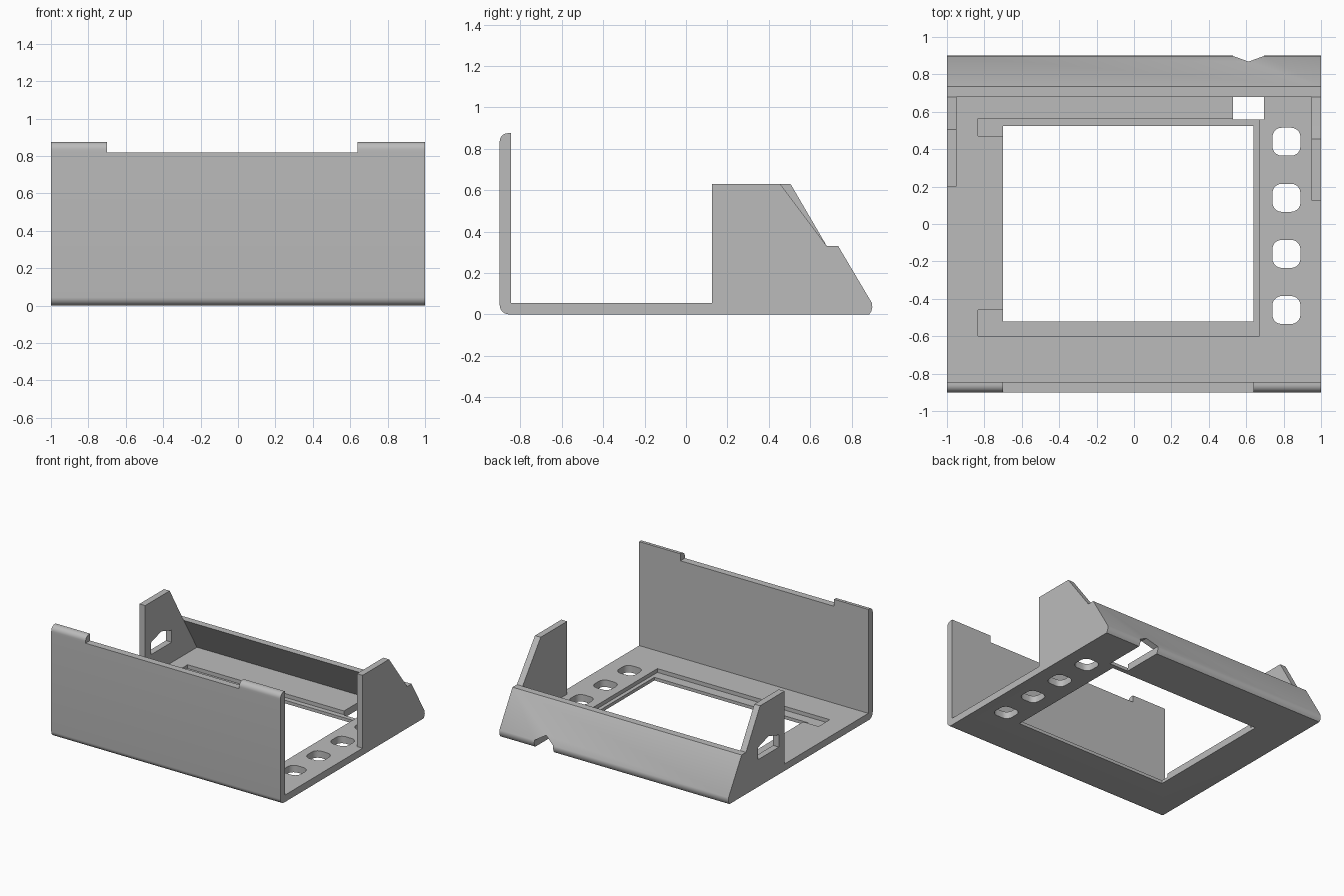
import bpy, bmesh
from math import cos, sin, radians
from mathutils import Vector

cube = bpy.data.objects.get("Cube")
if cube:
    bpy.data.objects.remove(cube, do_unlink=True)

grey = bpy.data.materials.new("plain grey")
grey.use_nodes = True
grey.diffuse_color = (0.5, 0.5, 0.5, 1)
grey.node_tree.nodes["Principled BSDF"].inputs["Base Color"].default_value = (0.5, 0.5, 0.5, 1)


def arc(cx, cy, r, start, end, steps=8):
    """Points along a circular arc, angles in degrees."""
    angles = [radians(start + (end - start) * i / steps) for i in range(steps + 1)]
    return [(cx + r * cos(a), cy + r * sin(a)) for a in angles]


def prism(name, outline, axis, lo, hi):
    """Extrude a 2D outline along an axis: x takes (y, z), y takes (x, z), z takes (x, y)."""
    place = {"x": lambda u, v, w: (w, u, v),
             "y": lambda u, v, w: (u, w, v),
             "z": lambda u, v, w: (u, v, w)}[axis]
    bm = bmesh.new()
    face = bm.faces.new([bm.verts.new(place(u, v, lo)) for u, v in outline])
    extruded = bmesh.ops.extrude_face_region(bm, geom=[face])["geom"]
    move = Vector(place(0, 0, hi - lo))
    bmesh.ops.translate(bm, vec=move, verts=[g for g in extruded if isinstance(g, bmesh.types.BMVert)])
    bmesh.ops.recalc_face_normals(bm, faces=bm.faces)
    mesh = bpy.data.meshes.new(name)
    bm.to_mesh(mesh)
    bm.free()
    mesh.materials.append(grey)
    obj = bpy.data.objects.new(name, mesh)
    bpy.context.collection.objects.link(obj)
    return obj


def cut(target, cutter):
    """Subtract the cutter and discard it."""
    mod = target.modifiers.new("cut", "BOOLEAN")
    mod.operation = "DIFFERENCE"
    mod.solver = "EXACT"
    mod.object = cutter
    bpy.context.view_layer.objects.active = target
    bpy.ops.object.modifier_apply(modifier=mod.name)
    bpy.data.objects.remove(cutter, do_unlink=True)


def rectangle(x0, x1, y0, y1):
    return [(x0, y0), (x1, y0), (x1, y1), (x0, y1)]


def house(x0, x1, base, eaves, peak):
    return [(x0, base), (x1, base), (x1, eaves), ((x0 + x1) / 2, peak), (x0, eaves)]


def rounded_square(cx, cy, half, r):
    k = half - r
    corners = [(k, k, 0), (-k, k, 90), (-k, -k, 180), (k, -k, 270)]
    return [p for dx, dy, a in corners for p in arc(cx + dx, cy + dy, r, a, a + 90, 5)]


FLOOR = 0.055
INNER = -0.845

# Floor, front wall and leaning back wall as one bent sheet
shell = prism("tray_shell",
              arc(-0.855, 0.045, 0.045, 180, 270) +
              [(0.885, 0), (0.895, 0.015), (0.9, 0.035), (0.898, FLOOR), (0.735, 0.33),
               (0.68, 0.33), (0.845, FLOOR), (INNER, FLOOR), (INNER, 0.82), (-0.9, 0.82)],
              "x", -1, 1)

# Stepped recess around the window, then the window itself
cut(shell, prism("recess_cutter",
                 [(-0.835, -0.6), (0.67, -0.6), (0.67, 0.565), (-0.835, 0.565),
                  (-0.835, 0.47), (-0.7, 0.47), (-0.7, -0.46), (-0.835, -0.46)],
                 "z", 0.025, 0.1))
cut(shell, prism("window_cutter", rectangle(-0.7, 0.64, -0.52, 0.525), "z", -0.1, 0.1))

# Cable slot through floor and back wall
cut(shell, prism("slot_cutter", house(0.53, 0.695, -0.1, 0.055, 0.105), "y", 0.56, 1))

# Row of button holes
for i in range(4):
    cut(shell, prism("button_cutter", rounded_square(0.815, 0.44 - 0.3 * i, 0.075, 0.05),
                     "z", -0.1, 0.1))

# Rounded lips on the ends of the front wall
lip = [(INNER, 0.82), (INNER, 0.875)] + arc(-0.86, 0.835, 0.04, 90, 180) + [(-0.9, 0.82)]
parts = [shell,
         prism("right_lip", lip, "x", -1, -0.7),
         prism("left_lip", lip, "x", 0.64, 1)]

# Side cheeks that tuck under the leaning wall
for name, front, top_back, x0, x1 in (("right_cheek", 0.2, 0.505, -1, -0.95),
                                      ("left_cheek", 0.125, 0.455, 0.95, 1)):
    parts.append(prism(name, [(front, FLOOR), (front, 0.63), (top_back, 0.63),
                              (0.68, 0.33), (0.845, FLOOR)], "x", x0, x1))

# Socket opening in the right cheek
cut(parts[3], prism("socket_cutter", house(0.27, 0.53, 0.215, 0.31, 0.35), "x", -1.1, -0.9))

# Smooth the rounded edges only
bpy.ops.object.select_all(action="DESELECT")
for part in parts:
    part.select_set(True)
bpy.context.view_layer.objects.active = shell
bpy.ops.object.shade_smooth_by_angle(angle=radians(25))
